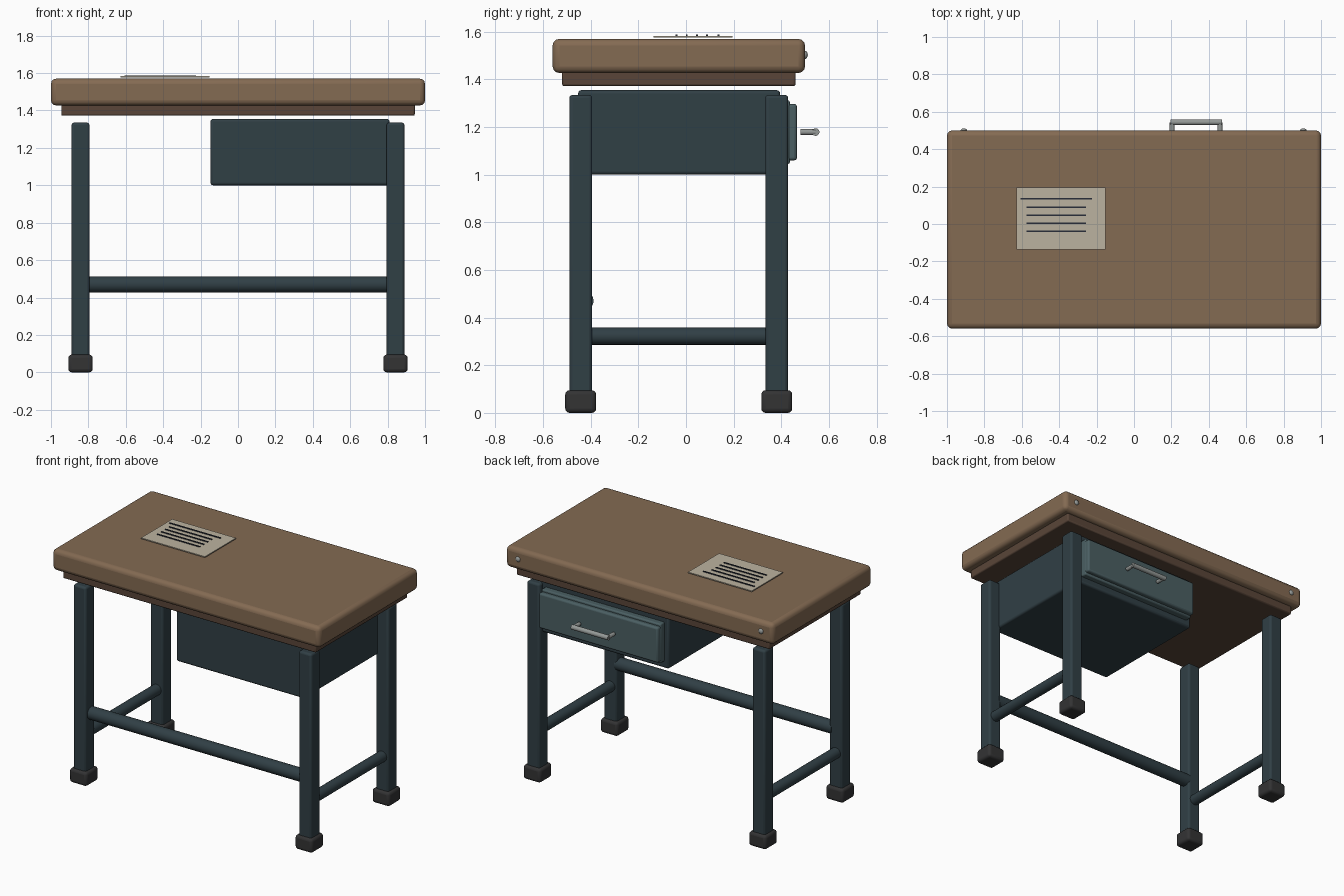
import bpy
from math import pi, radians

if "Cube" in bpy.data.objects:
    bpy.data.objects.remove(bpy.data.objects["Cube"])


def material(name, r, g, b):
    m = bpy.data.materials.new(name)
    m.diffuse_color = (r, g, b, 1)
    m.use_nodes = True
    m.node_tree.nodes["Principled BSDF"].inputs["Base Color"].default_value = m.diffuse_color
    return m


WOOD = material("wood", 0.23, 0.145, 0.085)
DARK_WOOD = material("dark_wood", 0.10, 0.06, 0.04)
STEEL = material("painted_steel", 0.03, 0.05, 0.06)
PANEL = material("drawer_paint", 0.07, 0.115, 0.125)
RUBBER = material("rubber", 0.033, 0.033, 0.034)
METAL = material("metal", 0.30, 0.32, 0.31)
PAPER = material("paper", 0.50, 0.45, 0.35)
INK = material("ink", 0.02, 0.025, 0.04)


def finish(ob, name, mat):
    ob.name = name
    ob.data.materials.append(mat)
    bpy.ops.object.shade_smooth_by_angle(angle=radians(35))
    return ob


def box(name, mat, x, y, z, bevel=0.0, segments=3):
    """Box from (min, max) ranges with rounded edges."""
    bpy.ops.mesh.primitive_cube_add(size=1)
    ob = bpy.context.object
    ob.location = [(a + b) / 2 for a, b in (x, y, z)]
    ob.scale = [b - a for a, b in (x, y, z)]
    bpy.ops.object.transform_apply(location=False, rotation=False, scale=True)
    if bevel:
        mod = ob.modifiers.new("rounded_edges", "BEVEL")
        mod.width = bevel
        mod.segments = segments
    return finish(ob, name, mat)


def rod(name, mat, axis, center, length, radius):
    """Round bar along the x or y axis."""
    rot = (0, pi / 2, 0) if axis == "x" else (pi / 2, 0, 0)
    bpy.ops.mesh.primitive_cylinder_add(vertices=20, radius=radius, depth=length,
                                        location=center, rotation=rot)
    return finish(bpy.context.object, name, mat)


# Tabletop and the recessed board under it
box("tabletop", WOOD, (-1, 1), (-0.56, 0.50), (1.427, 1.57), 0.028)
box("under_board", DARK_WOOD, (-0.945, 0.945), (-0.52, 0.46), (1.372, 1.435), 0.008, 2)

# Legs with rubber feet
LEG_X, HALF, FOOT = 0.842, 0.048, 0.065
for side, sx in (("left", -1), ("right", 1)):
    for end, y in (("front", -0.442), ("back", 0.381)):
        x = sx * LEG_X
        box(f"{end}_{side}_leg", STEEL, (x - HALF, x + HALF), (y - HALF, y + HALF),
            (0.04, 1.335), 0.014)
        box(f"{end}_{side}_foot", RUBBER, (x - FOOT, x + FOOT), (y - FOOT, y + FOOT),
            (0, 0.095), 0.018)
    # Side stretcher
    rod(f"{side}_stretcher", STEEL, "y", (sx * LEG_X, -0.031, 0.322), 0.76, 0.036)

# Long front stretcher
rod("front_stretcher", STEEL, "x", (0, -0.431, 0.47), 1.62, 0.043)

# Drawer housing, front frame and face
box("drawer_housing", STEEL, (-0.147, 0.81), (-0.453, 0.395), (1.0, 1.355), 0.014)
box("drawer_frame", PANEL, (-0.115, 0.775), (0.385, 0.436), (1.045, 1.312), 0.008, 2)
box("drawer_face", PANEL, (-0.115, 0.775), (0.425, 0.466), (1.06, 1.297), 0.012)

# Drawer handle: two posts and a bar
for side, x in (("left", 0.204), ("right", 0.460)):
    rod(f"handle_{side}_post", METAL, "y", (x, 0.512, 1.179), 0.064, 0.013)
rod("handle_bar", METAL, "x", (0.332, 0.544, 1.179), 0.275, 0.016)

# Domed screws on the back edge of the top
for side, x in (("left", -0.91), ("right", 0.905)):
    bpy.ops.mesh.primitive_uv_sphere_add(segments=16, ring_count=8, radius=0.018,
                                         location=(x, 0.498, 1.503))
    bpy.context.object.scale.y = 0.75
    finish(bpy.context.object, f"{side}_edge_screw", METAL)

# Sheet of paper with ruled ink lines
box("paper_sheet", PAPER, (-0.628, -0.152), (-0.136, 0.195), (1.576, 1.583))
for i, y in enumerate((0.136, 0.089, 0.046, 0.003, -0.040)):
    x = (-0.607, -0.224) if i == 0 else (-0.575, -0.256)
    box(f"paper_line_{i + 1}", INK, x, (y - 0.004, y + 0.004), (1.582, 1.588))
